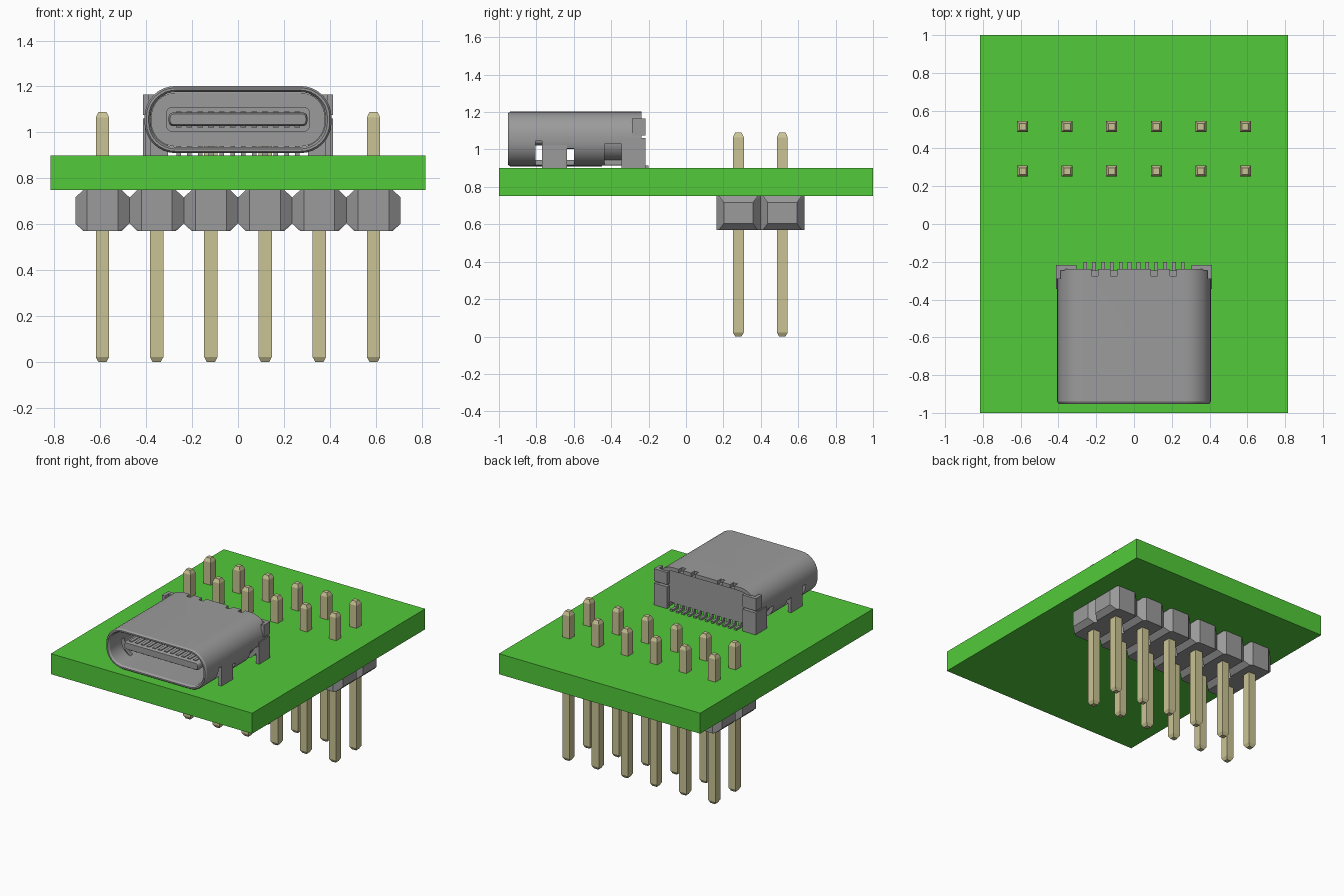
import bpy, bmesh, math
from mathutils import Matrix, Vector

if "Cube" in bpy.data.objects:
    bpy.data.objects.remove(bpy.data.objects["Cube"])


def material(name, rgb):
    m = bpy.data.materials.new(name)
    m.diffuse_color = (*rgb, 1)
    m.use_nodes = True
    m.node_tree.nodes["Principled BSDF"].inputs["Base Color"].default_value = m.diffuse_color
    return m


GREEN = material("board_green", (0.084, 0.597, 0.042))
GREY = material("metal_grey", (0.33, 0.33, 0.33))
GOLD = material("pin_gold", (0.59, 0.55, 0.296))


def finish(name, bm, mat, smooth=False):
    bmesh.ops.recalc_face_normals(bm, faces=bm.faces)
    me = bpy.data.meshes.new(name)
    bm.to_mesh(me)
    bm.free()
    me.materials.append(mat)
    ob = bpy.data.objects.new(name, me)
    bpy.context.collection.objects.link(ob)
    if smooth:
        smooth_object(ob)
    return ob


def smooth_object(ob):
    bpy.ops.object.select_all(action='DESELECT')
    bpy.context.view_layer.objects.active = ob
    ob.select_set(True)
    bpy.ops.object.shade_smooth_by_angle(angle=math.radians(30))


def add_box(bm, x0, x1, y0, y1, z0, z1):
    size = Matrix.Diagonal((x1 - x0, y1 - y0, z1 - z0, 1))
    mid = Matrix.Translation(((x0 + x1) / 2, (y0 + y1) / 2, (z0 + z1) / 2))
    bmesh.ops.create_cube(bm, size=1, matrix=mid @ size)


def boxes(name, items, mat, mirror=False):
    bm = bmesh.new()
    for x0, x1, y0, y1, z0, z1 in items:
        add_box(bm, x0, x1, y0, y1, z0, z1)
        if mirror:
            add_box(bm, -x1, -x0, y0, y1, z0, z1)
    return finish(name, bm, mat)


def rounded(hx, z0, z1, r, off=0.0, seg=8):
    """Rounded rectangle in x/z, shrunk inward by off."""
    hx, z0, z1, r = hx - off, z0 + off, z1 - off, r - off
    pts = []
    for k, (cx, cz) in enumerate([(hx - r, z1 - r), (r - hx, z1 - r),
                                  (r - hx, z0 + r), (hx - r, z0 + r)]):
        for i in range(seg + 1):
            a = math.pi / 2 * (k + i / seg)
            pts.append((cx + r * math.cos(a), cz + r * math.sin(a)))
    return pts


def loft(name, rings, mat, ring_closed=False):
    """Bridge x/z outlines placed at y; either capped or closed into a tube wall."""
    bm = bmesh.new()
    loops = [[bm.verts.new((x, y, z)) for x, z in pts] for y, pts in rings]
    pairs = list(zip(loops, loops[1:]))
    if ring_closed:
        pairs.append((loops[-1], loops[0]))
    else:
        bm.faces.new(loops[0])
        bm.faces.new(loops[-1])
    n = len(loops[0])
    for a, b in pairs:
        for i in range(n):
            j = (i + 1) % n
            bm.faces.new((a[i], a[j], b[j], b[i]))
    return finish(name, bm, mat, smooth=True)


# circuit board
boxes("circuit_board", [(-0.815, 0.815, -1, 1, 0.75, 0.9)], GREEN)

# pin header: one chamfered block and one tapered pin per position
PIN_X = [0.236 * (i - 2.5) for i in range(6)]
PIN_Y = [0.28, 0.515]


def hull(bm, pts):
    vs = [bm.verts.new(p) for p in pts]
    bmesh.ops.convex_hull(bm, input=vs)


blocks, pins = bmesh.new(), bmesh.new()
for cx in PIN_X:
    for cy in PIN_Y:
        pts = []
        for z, hx in [(0.57, 0.083), (0.604, 0.118), (0.717, 0.118), (0.75, 0.083)]:
            for sx in (-1, 1):
                for sy in (-1, 1):
                    pts.append((cx + sx * 0.067, cy + sy * 0.1175, z))
                    pts.append((cx + sx * hx, cy + sy * (0.078 if hx > 0.1 else 0.1025), z))
        cell = bmesh.new()
        hull(cell, pts)
        bmesh.ops.dissolve_limit(cell, angle_limit=0.02, verts=cell.verts, edges=cell.edges)
        tmp = bpy.data.meshes.new("tmp")
        cell.to_mesh(tmp)
        cell.free()
        blocks.from_mesh(tmp)
        bpy.data.meshes.remove(tmp)

        prev = None
        for z, h in [(0, 0.017), (0.022, 0.029), (1.065, 0.029), (1.09, 0.017)]:
            ring = [pins.verts.new((cx + sx * h, cy + sy * h, z))
                    for sx, sy in [(-1, -1), (1, -1), (1, 1), (-1, 1)]]
            if prev:
                for i in range(4):
                    j = (i + 1) % 4
                    pins.faces.new((prev[i], prev[j], ring[j], ring[i]))
            else:
                pins.faces.new(ring)
            prev = ring
        pins.faces.new(prev)
finish("header_blocks", blocks, GREY)
finish("header_pins", pins, GOLD)

# socket shell: rounded tube with a softened front lip
OUT = (0.407, 0.91, 1.202, 0.135)
shell = loft("socket_shell", [
    (-0.237, rounded(*OUT)), (-0.94, rounded(*OUT)),
    (-0.952, rounded(*OUT, off=0.008)), (-0.952, rounded(*OUT, off=0.018)),
    (-0.938, rounded(*OUT, off=0.027)), (-0.237, rounded(*OUT, off=0.027))],
    GREY, ring_closed=True)

# shell openings: side slots, rear arch, rear underside, top notches
cuts = [(s * 0.37 - 0.06, s * 0.37 + 0.08, y0, y1, 0.85, z1) if s > 0 else
        (s * 0.37 - 0.08, s * 0.37 + 0.06, y0, y1, 0.85, z1)
        for s in (-1, 1)
        for y0, y1, z1 in [(-0.805, -0.77, 1.045), (-0.635, -0.6, 1.005),
                           (-0.435, -0.345, 1.03)]]
cuts.append((-0.3, 0.3, -0.45, -0.2, 0.85, 0.945))
cuts += [(x - 0.017, x + 0.017, -0.275, -0.2, 1.165, 1.25)
         for x in (-0.208, -0.107, 0.107, 0.208)]
cutter = boxes("shell_cutter", cuts, GREY)
cutter.hide_render = True
mod = shell.modifiers.new("openings", 'BOOLEAN')
mod.object = cutter
mod.operation = 'DIFFERENCE'
mod.solver = 'EXACT'
bpy.ops.object.select_all(action='DESELECT')
bpy.context.view_layer.objects.active = shell
shell.select_set(True)
while shell.modifiers[0].name != "openings":
    bpy.ops.object.modifier_move_up(modifier="openings")
bpy.ops.object.modifier_apply(modifier="openings")
bpy.data.objects.remove(cutter)

# socket legs, rear side walls and rear corner flanges
boxes("socket_legs", [(0.38, 0.405, -0.77, -0.635, 0.9, 1.035)], GREY, mirror=True)
boxes("rear_side_walls", [
    (0.388, 0.413, -0.345, -0.22, 0.9, 1.06),
    (0.388, 0.413, -0.29, -0.22, 1.075, 1.165),
    (0.305, 0.413, -0.245, -0.217, 0.9, 1.06),
    (0.305, 0.413, -0.245, -0.217, 1.075, 1.165)], GREY, mirror=True)

# inner housing that closes the back, with the tongue base and tongue
INNER = rounded(*OUT, off=0.029)
loft("inner_housing", [(-0.5, INNER), (-0.247, INNER)], GREY)
BASE = rounded(0.312, 1.003, 1.11, 0.025, seg=4)
loft("tongue_base", [(-0.7, BASE), (-0.49, BASE)], GREY)
loft("tongue", [(-0.89, rounded(0.295, 1.034, 1.08, 0.015, seg=3)),
                (-0.875, rounded(0.302, 1.027, 1.087, 0.02, seg=3)),
                (-0.69, rounded(0.302, 1.027, 1.087, 0.02, seg=3))], GREY)

# contacts on the tongue and solder feet at the back
CONTACT_X = [0.047 * (i - 5.5) for i in range(12)]
boxes("tongue_contacts", [(x - 0.012, x + 0.012, -0.872, -0.69, z - 0.005, z + 0.005)
                          for x in CONTACT_X for z in (1.027, 1.087)], GREY)
feet = []
for x in CONTACT_X:
    feet.append((x - 0.01, x + 0.01, -0.27, -0.2, 0.9, 0.914))
    feet.append((x - 0.01, x + 0.01, -0.27, -0.25, 0.914, 0.95))
boxes("solder_feet", feet, GREY)
